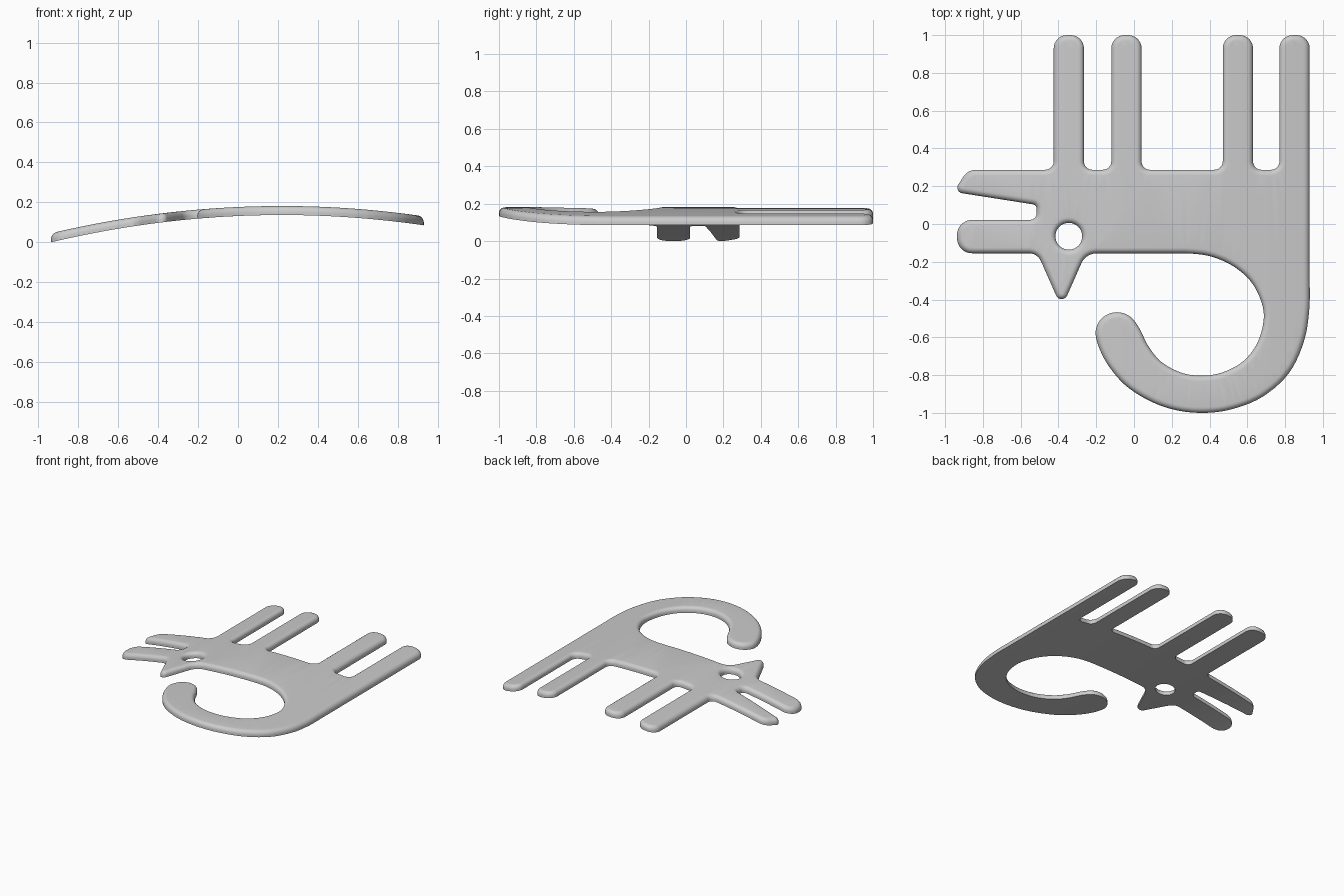
import bpy, bmesh, math
from mathutils import Vector

if "Cube" in bpy.data.objects:
    bpy.data.objects.remove(bpy.data.objects["Cube"])

THICK, ROUND, STEPS = 0.045, 0.03, 6


def fillet(corners, n=8):
    """Closed polyline from (x, y, radius) corners; radius 0 keeps the point."""
    out = []
    for i, (x, y, r) in enumerate(corners):
        p = Vector((x, y))
        if r == 0:
            out.append(p)
            continue
        u = (Vector(corners[i - 1][:2]) - p).normalized()
        v = (Vector(corners[(i + 1) % len(corners)][:2]) - p).normalized()
        half = u.angle(v) / 2
        c = p + (u + v).normalized() * (r / math.sin(half))
        s, e = p + u * (r / math.tan(half)) - c, p + v * (r / math.tan(half)) - c
        a0 = math.atan2(s.y, s.x)
        da = (math.atan2(e.y, e.x) - a0 + math.pi) % (2 * math.pi) - math.pi
        for k in range(n + 1):
            a = a0 + da * k / n
            out.append(c + Vector((math.cos(a), math.sin(a))) * r)
    return out


def spline(pts, n=5):
    """Smooth curve through pts (first and last only steer the ends)."""
    p = [Vector(q) for q in pts]
    out = []
    for i in range(1, len(p) - 2):
        a, b, c, d = p[i - 1:i + 3]
        for k in range(n):
            t = k / n
            out.append(0.5 * (2 * b + (c - a) * t + (2 * a - 5 * b + 4 * c - d) * t * t
                              + (3 * b - a - 3 * c + d) * t ** 3))
    return out + [p[-2]]


def inset(poly, d):
    """Move the outline into the material, which lies to its right."""
    out = []
    for i, p in enumerate(poly):
        e1 = (p - poly[i - 1]).normalized()
        e2 = (poly[(i + 1) % len(poly)] - p).normalized()
        n1, n2 = Vector((e1.y, -e1.x)), Vector((e2.y, -e2.x))
        out.append(p + (n1 + n2) * (d / (1 + n1.dot(n2))))
    return out


# Outline, clockwise: ear, four legs
corners = [(-0.955, 0.17, 0.03), (-0.88, 0.287, 0.08)]
for left in (-0.425, -0.12, 0.47, 0.77):
    right = left + 0.16
    corners += [(left, 0.287, 0.045), (left, 1, 0.07), (right, 1, 0.07)]
    if left < 0.7:
        corners.append((right, 0.287, 0.045))

# Back and curled tail
tail = spline([(0.93, -0.1), (0.93, -0.28), (0.928, -0.45), (0.9, -0.62), (0.82, -0.79),
               (0.68, -0.915), (0.52, -0.98), (0.37, -1.0), (0.22, -0.985), (0.08, -0.935),
               (-0.05, -0.85), (-0.145, -0.735), (-0.195, -0.625), (-0.2, -0.55),
               (-0.16, -0.49), (-0.09, -0.467), (-0.02, -0.49), (0.03, -0.555),
               (0.075, -0.645), (0.145, -0.73), (0.25, -0.787), (0.36, -0.803),
               (0.47, -0.785), (0.58, -0.725), (0.655, -0.625), (0.687, -0.5),
               (0.67, -0.4), (0.615, -0.3), (0.52, -0.22), (0.4, -0.17),
               (0.27, -0.155), (0.14, -0.155)])
corners += [(p.x, p.y, 0) for p in tail]

# Pointed tuft, lower ear and notch
corners += [(-0.255, -0.155, 0.09), (-0.383, -0.445, 0.032), (-0.511, -0.155, 0.07),
            (-0.937, -0.155, 0.08), (-0.937, 0.022, 0.08),
            (-0.515, 0.022, 0.035), (-0.515, 0.101, 0.025)]
outline = fillet(corners)

# Eye hole, anticlockwise so the material is on its right
hole = [Vector((-0.345 + 0.071 * math.cos(a), -0.065 + 0.071 * math.sin(a)))
        for a in (2 * math.pi * k / 40 for k in range(40))]

# Walls with a rounded upper edge, then flat caps
bm = bmesh.new()
levels = [(0, 0)] + [(ROUND * (1 - math.cos(a)), THICK - ROUND + ROUND * math.sin(a))
                     for a in (math.pi / 2 * k / STEPS for k in range(STEPS + 1))]
caps = ([], [])
for loop in (outline, hole):
    rings = [[bm.verts.new((p.x, p.y, z)) for p in inset(loop, d)] for d, z in levels]
    n = len(loop)
    for lo, hi in zip(rings, rings[1:]):
        for i in range(n):
            j = (i + 1) % n
            bm.faces.new((lo[i], lo[j], hi[j], hi[i]))
    for edges, ring in zip(caps, (rings[0], rings[-1])):
        edges += [bm.edges.get((ring[i], ring[(i + 1) % n])) for i in range(n)]
for edges in caps:
    bmesh.ops.triangle_fill(bm, use_beauty=True, use_dissolve=False, edges=edges,
                            normal=(0, 0, 1))

# Slice across x and bend into a shallow arch
for k in range(-23, 24):
    bmesh.ops.bisect_plane(bm, geom=bm.verts[:] + bm.edges[:] + bm.faces[:], dist=1e-5,
                           plane_co=(k * 0.04 + 0.003, 0, 0), plane_no=(1, 0, 0))
for v in bm.verts:
    v.co.z += 0.136 - 0.102 * (v.co.x - 0.22) ** 2
base = min(v.co.z for v in bm.verts)
for v in bm.verts:
    v.co.z -= base
bmesh.ops.recalc_face_normals(bm, faces=bm.faces[:])

mesh = bpy.data.meshes.new("animal_plate")
bm.to_mesh(mesh)
bm.free()
plate = bpy.data.objects.new("animal_plate", mesh)
bpy.context.collection.objects.link(plate)
bpy.context.view_layer.objects.active = plate
plate.select_set(True)
bpy.ops.object.shade_smooth_by_angle(angle=math.radians(40))
